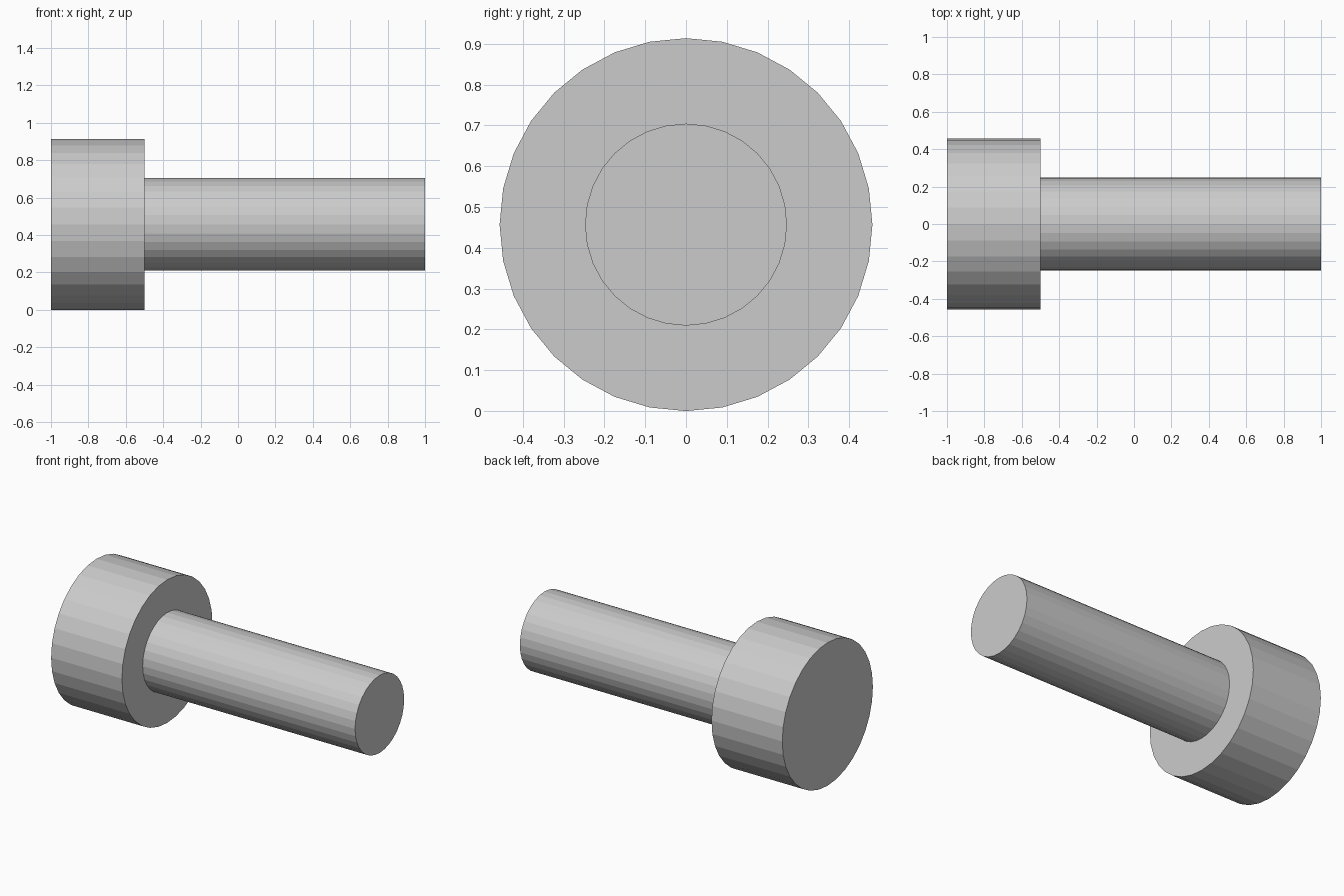
import bpy
from math import sin, cos, tau

if "Cube" in bpy.data.objects:
    bpy.data.objects.remove(bpy.data.objects["Cube"])

SIDES = 32
R_HEAD, R_SHAFT = 0.457, 0.2475

# Bolt profile as (x, radius), turned around the x axis
profile = [(-1.0, R_HEAD), (-0.5, R_HEAD), (-0.5, R_SHAFT), (1.0, R_SHAFT)]
verts = [(x, r * sin(tau * i / SIDES), R_HEAD + r * cos(tau * i / SIDES))
         for x, r in profile for i in range(SIDES)]

# Head wall, shoulder and shaft wall
faces = []
for k in range(len(profile) - 1):
    a, b = k * SIDES, (k + 1) * SIDES
    for i in range(SIDES):
        j = (i + 1) % SIDES
        faces.append((a + i, a + j, b + j, b + i))

# End caps
last = (len(profile) - 1) * SIDES
faces.append(tuple(reversed(range(SIDES))))
faces.append(tuple(range(last, last + SIDES)))

mesh = bpy.data.meshes.new("bolt")
mesh.from_pydata(verts, [], faces)
bolt = bpy.data.objects.new("bolt", mesh)
bpy.context.collection.objects.link(bolt)

# Face normals outward
import bmesh
bm = bmesh.new()
bm.from_mesh(mesh)
bmesh.ops.recalc_face_normals(bm, faces=bm.faces)
bm.to_mesh(mesh)
bm.free()
